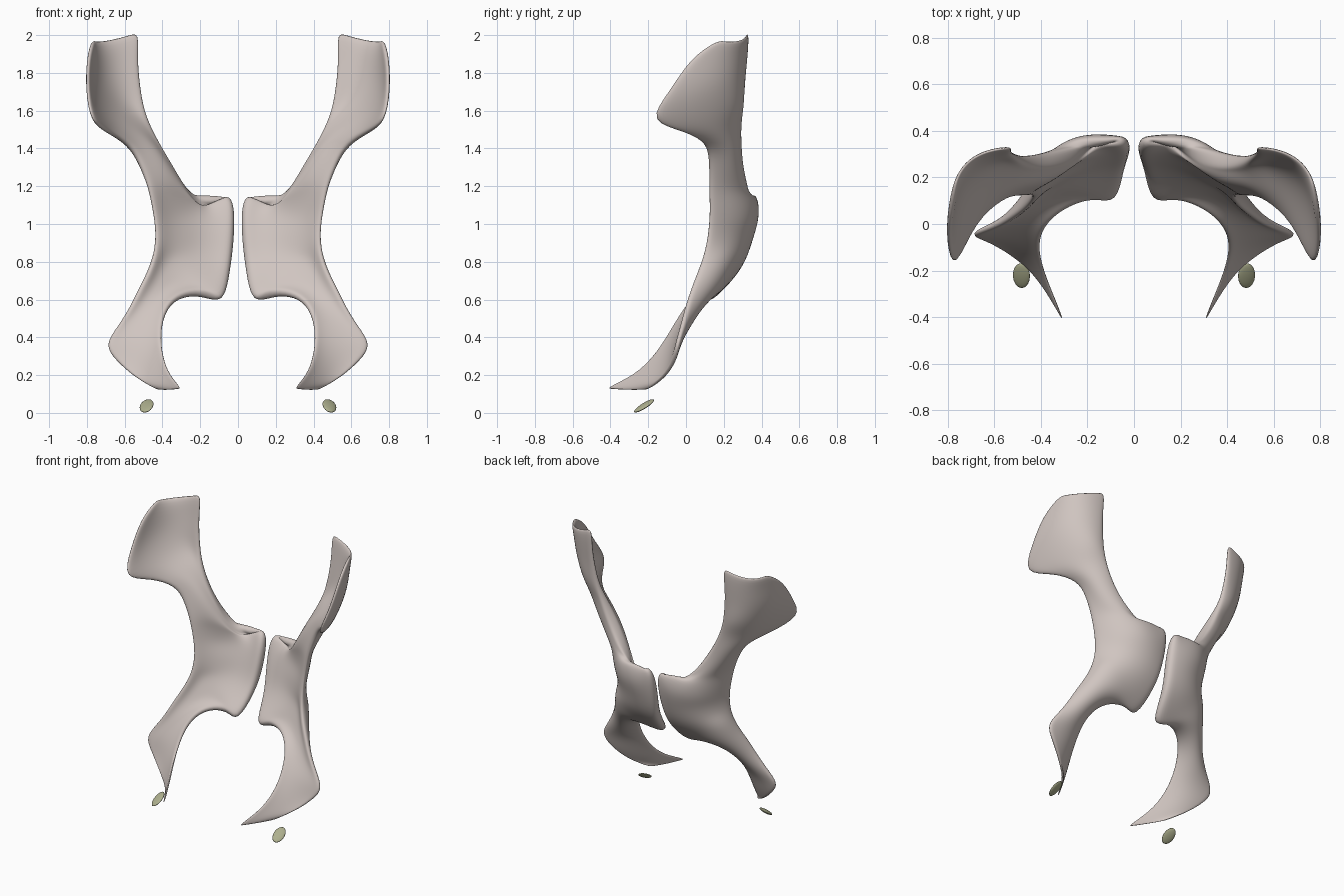
import bpy, math
from mathutils import Vector, Matrix


def material(name, rgb):
    m = bpy.data.materials.new(name)
    m.diffuse_color = (*rgb, 1)
    return m


bone = material("pale_bone", (0.63, 0.56, 0.53))
olive = material("olive_cartilage", (0.42, 0.43, 0.27))

# Three guide lines running from the lower tip up to the top of the blade
inner = [(.295, -.435, .127), (.365, -.27, .2), (.40, -.17, .3), (.41, -.10, .4), (.40, -.04, .5),
         (.36, .02, .585), (.28, .08, .635), (.16, .12, .635), (.07, .085, .575), (.04, .25, .75),
         (.02, .295, .9), (.012, .34, 1.10), (.055, .36, 1.17), (.13, .345, 1.085),
         (.25, .31, 1.15), (.35, .275, 1.3),
         (.42, .27, 1.42), (.47, .275, 1.53), (.50, .285, 1.62), (.52, .30, 1.75),
         (.53, .315, 1.88), (.522, .327, 2.02)]
middle = [(.37, -.30, .12), (.45, -.17, .18), (.51, -.09, .28), (.53, -.05, .38), (.51, 0, .47),
          (.47, .05, .56), (.42, .11, .64), (.37, .16, .70), (.32, .205, .77), (.27, .25, .84),
          (.25, .28, .94), (.25, .315, 1.03), (.28, .305, 1.10), (.32, .275, 1.15),
          (.37, .24, 1.21), (.44, .22, 1.32),
          (.51, .215, 1.43), (.60, .185, 1.52), (.67, .19, 1.61), (.715, .205, 1.74),
          (.71, .24, 1.86), (.69, .285, 1.975)]
outer = [(.43, -.20, .123), (.55, -.11, .19), (.65, -.06, .28), (.71, -.045, .36), (.635, -.02, .46),
         (.57, 0, .56), (.52, .03, .66), (.475, .06, .74), (.445, .09, .82), (.435, .11, .90),
         (.435, .12, .97), (.445, .125, 1.05), (.455, .125, 1.11), (.465, .125, 1.16),
         (.48, .125, 1.22), (.52, .125, 1.33), (.575, .11, 1.43), (.70, .0, 1.49),
         (.775, -.215, 1.54), (.80, -.09, 1.70), (.795, .02, 1.88), (.77, .17, 1.975)]
# Thickness in the middle of each row, and at its inner edge
thick = [.012, .02, .03, .04, .055, .07, .085, .10, .105, .105, .105, .11, .11, .11, .12,
         .125, .11, .08, .05, .035, .03, .025]
rim = [.01, .012, .015, .02, .025, .03, .035, .05, .05, .07, .08, .07, .04, .06, .06, .06,
       .055, .045, .035, .03, .025, .02]
N = 8


def hip_bone(name, s):
    verts, weights = [], []
    for a, m, b, th, ri in zip(inner, middle, outer, thick, rim):
        a, m, b = Vector(a), Vector(m), Vector(b)
        for j in range(N + 1):
            t = j / N
            p = a * (2*t - 1)*(t - 1) + m * 4*t*(1 - t) + b * t*(2*t - 1)
            verts.append((p.x * s, p.y, p.z))
            edge = ri if t < .5 else min(.025, th)
            weights.append(edge + (th - edge) * math.sin(math.pi * t))
    W = N + 1
    faces = []
    for i in range(len(inner) - 1):
        for j in range(N):
            f = (i*W + j, i*W + j + 1, (i + 1)*W + j + 1, (i + 1)*W + j)
            faces.append(f if s > 0 else f[::-1])
    me = bpy.data.meshes.new(name)
    me.from_pydata(verts, [], faces)
    me.materials.append(bone)
    ob = bpy.data.objects.new(name, me)
    bpy.context.collection.objects.link(ob)
    vg = ob.vertex_groups.new(name="thickness")
    for i, w in enumerate(weights):
        vg.add([i], w / .13, 'REPLACE')
    so = ob.modifiers.new("shell", 'SOLIDIFY')
    so.thickness, so.offset, so.vertex_group = .13, 0, "thickness"
    su = ob.modifiers.new("smooth", 'SUBSURF')
    su.levels = su.render_levels = 2
    me.polygons.foreach_set("use_smooth", [True] * len(me.polygons))


# Small flat oval below each lower tip
def oval(name, s):
    bpy.ops.mesh.primitive_uv_sphere_add(segments=24, ring_count=12, radius=1)
    ob = bpy.context.object
    ob.name = name
    along = Vector((.05 * s, -.84, -.53)).normalized()
    side = Vector((s, 0, -.35))
    side = (side - along * side.dot(along)).normalized()
    up = side.cross(along)
    rot = Matrix((side, along, up)).transposed().to_4x4()
    ob.data.transform(rot @ Matrix.Diagonal((.038, .062, .011, 1)))
    ob.location = (.484 * s, -.222, .037)
    ob.data.materials.append(olive)
    bpy.ops.object.shade_smooth()


for s, n in ((1, "left"), (-1, "right")):
    hip_bone(n + "_hip_bone", s)
    oval(n + "_oval_cartilage", s)
